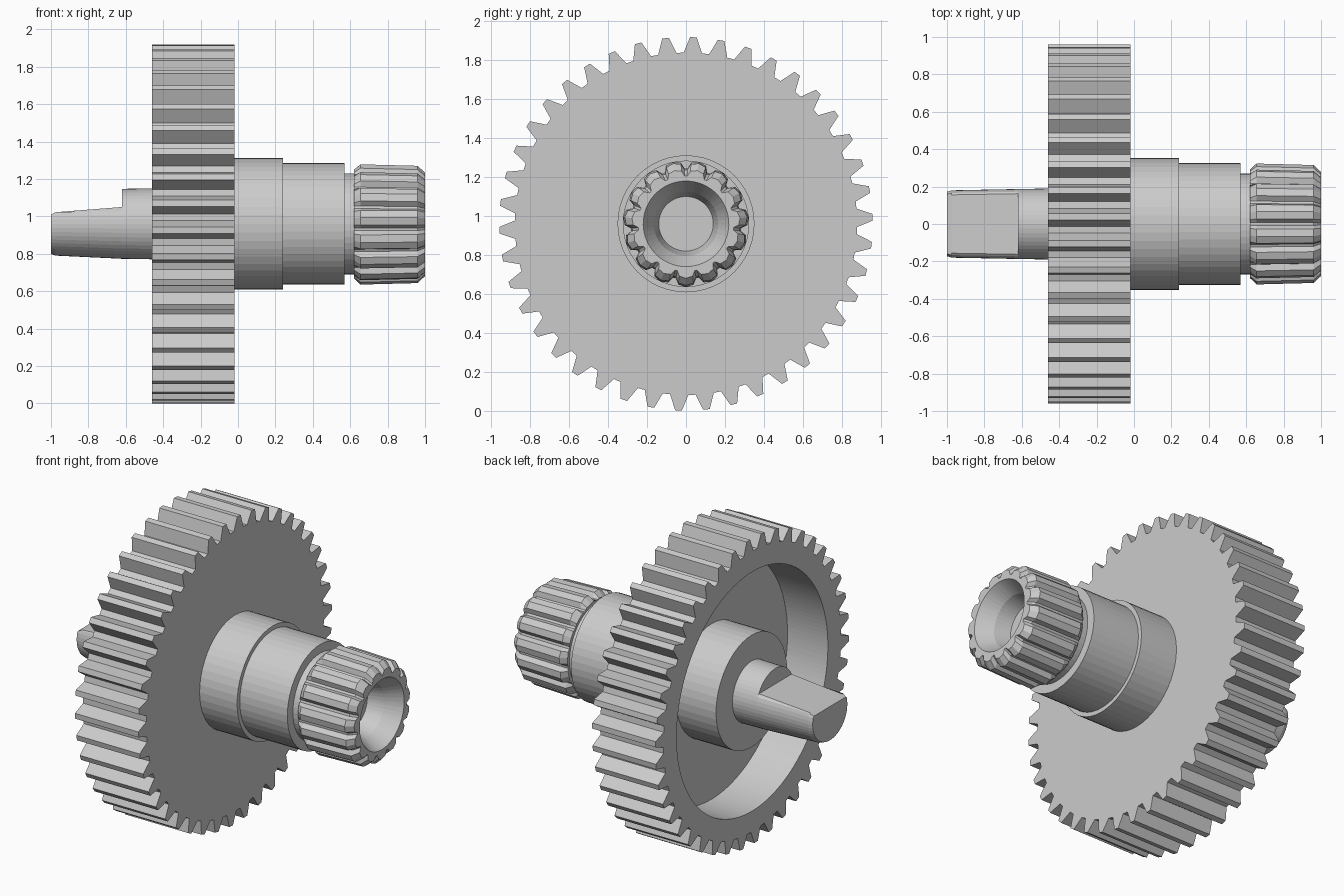
import bpy, bmesh, math

if "Cube" in bpy.data.objects:
    bpy.data.objects.remove(bpy.data.objects["Cube"])

ZC = 0.96  # height of the shared axis

steel = bpy.data.materials.new("light_grey")
steel.diffuse_color = (0.6, 0.6, 0.6, 1)
steel.use_nodes = True
steel.node_tree.nodes["Principled BSDF"].inputs["Base Color"].default_value = steel.diffuse_color


def loft(name, rings):
    """Skin a list of equal-length rings of (x, y, z) and cap both ends."""
    n = len(rings[0])
    verts = [(x, y, z + ZC) for ring in rings for x, y, z in ring]
    faces = []
    for i in range(len(rings) - 1):
        a, b = i * n, (i + 1) * n
        for j in range(n):
            k = (j + 1) % n
            faces.append((a + j, b + j, b + k, a + k))
    faces.append(tuple(range(n)))
    faces.append(tuple(reversed(range((len(rings) - 1) * n, len(rings) * n))))
    mesh = bpy.data.meshes.new(name)
    mesh.from_pydata(verts, [], faces)
    mesh.materials.append(steel)
    # Consistent outward normals
    bm = bmesh.new()
    bm.from_mesh(mesh)
    bmesh.ops.recalc_face_normals(bm, faces=bm.faces)
    bm.to_mesh(mesh)
    bm.free()
    obj = bpy.data.objects.new(name, mesh)
    bpy.context.collection.objects.link(obj)
    return obj


def ring(x, angles, radii):
    return [(x, r * math.cos(a), r * math.sin(a)) for a, r in zip(angles, radii)]


def turned(name, profile, n=48):
    angles = [2 * math.pi * i / n for i in range(n)]
    return loft(name, [ring(x, angles, [r] * n) for x, r in profile])


def tooth_outline(count, shape, phase):
    """Angles and radii of a toothed outline; shape is (pitch fraction, radius)."""
    pitch = 2 * math.pi / count
    pts = [(phase + pitch * (i + f), r) for i in range(count) for f, r in shape]
    return [p[0] for p in pts], [p[1] for p in pts]


# Large gear: toothed rim with a deep recess on the shaft side
ang, rad = tooth_outline(42, [(-0.36, 0.88), (-0.12, 0.96), (0.12, 0.96), (0.36, 0.88)],
                         math.radians(2))
flat = lambda r: [r] * len(ang)
loft("large_gear", [
    ring(-0.18, ang, flat(0.75)),
    ring(-0.46, ang, flat(0.75)),
    ring(-0.46, ang, flat(0.87)),
    ring(-0.46, ang, rad),
    ring(-0.02, ang, rad),
    ring(-0.02, ang, flat(0.87)),
])

# Hub inside the recess, nearly flush with the rim
turned("recess_hub", [(-0.455, 0.352), (-0.17, 0.352)])

# Stepped collar and neck between gear and pinion
turned("stepped_collar", [(-0.03, 0.352), (0.24, 0.352), (0.24, 0.325), (0.57, 0.325),
                          (0.57, 0.27), (0.64, 0.27)])

# Tapered shaft end with a flat cut on top
N = 48


def shaft_ring(x, ry, rz, top):
    pts = []
    for i in range(N):
        a = 2 * math.pi * i / N
        pts.append((x, ry * math.cos(a), min(rz * math.sin(a), top)))
    return pts


loft("flatted_shaft", [
    shaft_ring(-1.0, 0.172, 0.162, 0.05),
    shaft_ring(-0.975, 0.18, 0.17, 0.062),
    shaft_ring(-0.62, 0.187, 0.187, 0.09),
    shaft_ring(-0.62, 0.187, 0.187, 1),
    shaft_ring(-0.44, 0.19, 0.19, 1),
])

# Small pinion with broad shallow teeth, chamfered ends and a bowl in its end
pang, prad = tooth_outline(15, [(-0.44, 0.285), (-0.3, 0.315), (0.0, 0.325),
                                (0.3, 0.315), (0.44, 0.285)], math.radians(6))
circle = lambda r: [r] * len(pang)
loft("small_pinion", [
    ring(0.62, pang, circle(0.255)),
    ring(0.62, pang, [min(r, 0.29) for r in prad]),
    ring(0.655, pang, prad),
    ring(0.96, pang, [r * 0.975 for r in prad]),
    ring(1.0, pang, [r * 0.86 for r in prad]),
    ring(1.0, pang, circle(0.22)),
    ring(0.90, pang, circle(0.165)),
    ring(0.80, pang, circle(0.14)),
])
